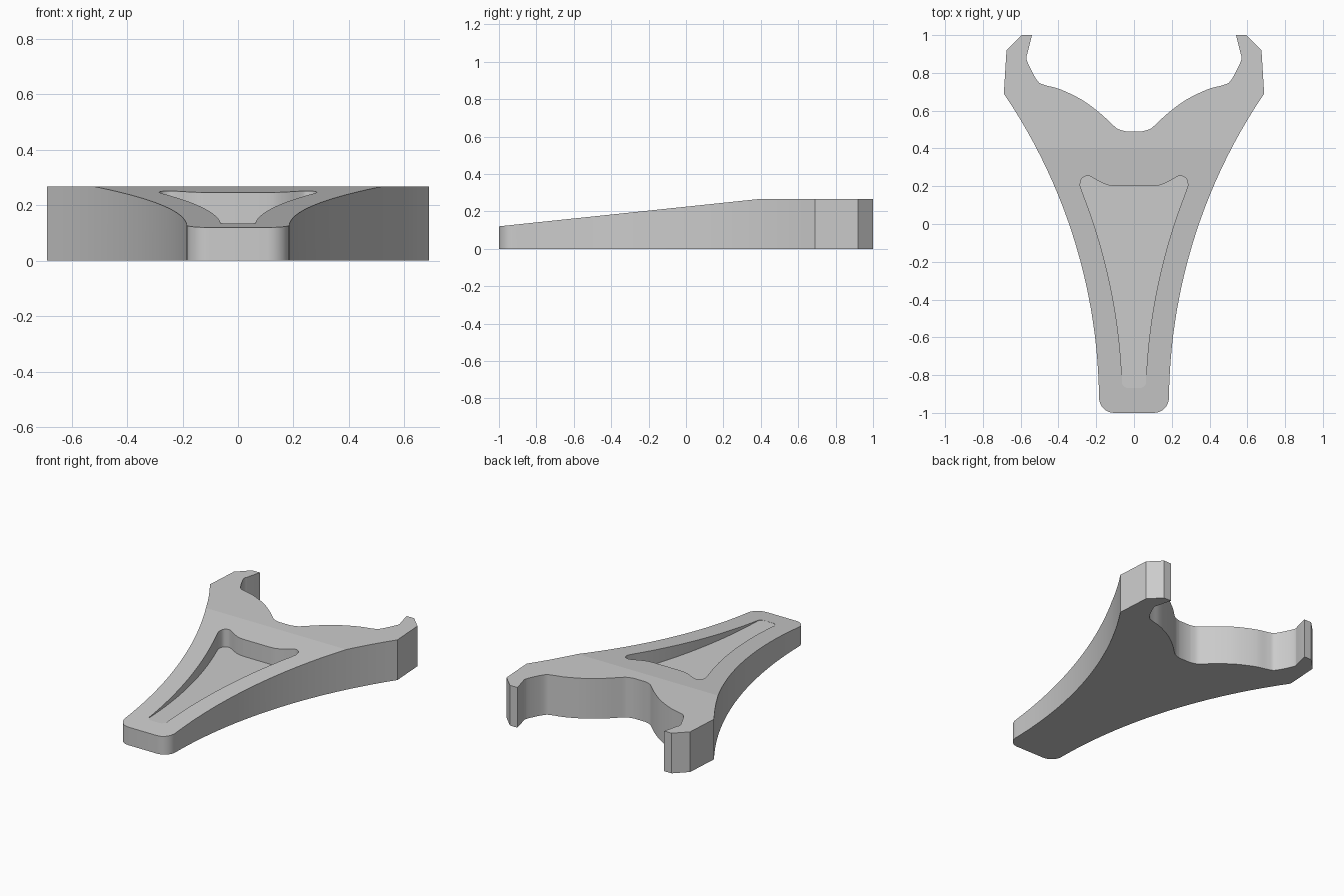
import bpy, bmesh
from math import sqrt, sin, cos, radians
from mathutils import Vector

cube = bpy.data.objects.get("Cube")
if cube:
    bpy.data.objects.remove(cube, do_unlink=True)

HEIGHT, NOSE_HEIGHT, FOLD_Y, FLOOR = 0.267, 0.12, 0.4, 0.133
ARC_X, ARC_Y, ARC_R = 3.105, -0.95, 2.92

grey = bpy.data.materials.new("light grey")
grey.use_nodes = True
grey.diffuse_color = (0.6, 0.6, 0.6, 1)
grey.node_tree.nodes["Principled BSDF"].inputs["Base Color"].default_value = (0.6, 0.6, 0.6, 1)


def flank(offset, y0, y1, steps=24):
    """Points on the large concave side arc, moved inward by offset."""
    r = ARC_R + offset
    ys = [y0 + (y1 - y0) * i / steps for i in range(steps + 1)]
    return [(ARC_X - sqrt(r * r - (y - ARC_Y) ** 2), y) for y in ys]


def corner(cx, cy, r, steps=8):
    """Quarter round from straight down to straight right."""
    angles = [radians(-90 + 90 * i / steps) for i in range(steps)]
    return [(cx + r * cos(a), cy + r * sin(a)) for a in angles]


def spline(points, steps=4):
    """Smooth curve through the points."""
    p = [Vector(q) for q in [points[0]] + points + [points[-1]]]
    out = []
    for a, b, c, d in zip(p, p[1:], p[2:], p[3:]):
        for i in range(steps):
            t = i / steps
            out.append(tuple(0.5 * (2 * b + (c - a) * t + (2 * a - 5 * b + 4 * c - d) * t * t
                                    + (3 * b - a - 3 * c + d) * t ** 3)))
    return out + [points[-1]]


def prism(name, half, z0, z1, sloped=False):
    """Extrude a mirrored half outline, optionally sloping the top to the nose."""
    outline = half + [(-x, y) for x, y in reversed(half)]
    bm = bmesh.new()
    base = bm.faces.new([bm.verts.new((x, y, z0)) for x, y in outline])
    top = bmesh.ops.extrude_face_region(bm, geom=[base], use_keep_orig=True)["geom"]
    bmesh.ops.translate(bm, vec=(0, 0, z1 - z0),
                        verts=[v for v in top if isinstance(v, bmesh.types.BMVert)])
    if sloped:
        bmesh.ops.bisect_plane(bm, geom=bm.verts[:] + bm.edges[:] + bm.faces[:],
                               plane_co=(0, FOLD_Y, 0), plane_no=(0, 1, 0))
        for v in bm.verts:
            if v.co.z > z0 + 0.01 and v.co.y < FOLD_Y:
                v.co.z = NOSE_HEIGHT + (z1 - NOSE_HEIGHT) * (v.co.y + 1) / (FOLD_Y + 1)
    bmesh.ops.recalc_face_normals(bm, faces=bm.faces[:])
    mesh = bpy.data.meshes.new(name)
    bm.to_mesh(mesh)
    bm.free()
    mesh.materials.append(grey)
    obj = bpy.data.objects.new(name, mesh)
    bpy.context.collection.objects.link(obj)
    return obj


# Forked body: rounded nose, concave flank, chamfered prong, curved notch
body_half = corner(0.105, -0.92, 0.08) + flank(0, -0.92, 0.69)
body_half += [(0.675, 0.92), (0.595, 1), (0.54, 1)]
body_half += spline([(0.565, 0.9), (0.567, 0.865), (0.513, 0.76), (0.47, 0.735), (0.39, 0.713),
                     (0.275, 0.657), (0.18, 0.587), (0.116, 0.528), (0.085, 0.503), (0.042, 0.49)])
body = prism("forked_body", body_half, 0, HEIGHT, sloped=True)

# Tapered pocket with a level floor
pocket_half = corner(0.028, -0.832, 0.037) + flank(0.124, -0.83, 0.17)
pocket_half += spline([(0.286, 0.205), (0.277, 0.24), (0.249, 0.255), (0.226, 0.249),
                       (0.18, 0.223), (0.138, 0.206), (0.1, 0.201)])
cutter = prism("pocket_cutter", pocket_half, FLOOR, 0.5)
cutter.hide_render = True

cut = body.modifiers.new("pocket", "BOOLEAN")
cut.operation = "DIFFERENCE"
cut.solver = "EXACT"
cut.object = cutter
bpy.ops.object.select_all(action="DESELECT")
bpy.context.view_layer.objects.active = body
body.select_set(True)
bpy.ops.object.modifier_apply(modifier=cut.name)
bpy.data.objects.remove(cutter, do_unlink=True)

# Smooth curved walls, crisp flat top, floor and underside
bpy.ops.object.shade_smooth_by_angle(angle=radians(25))
for face in body.data.polygons:
    if abs(face.normal.z) > 0.5:
        face.use_smooth = False
